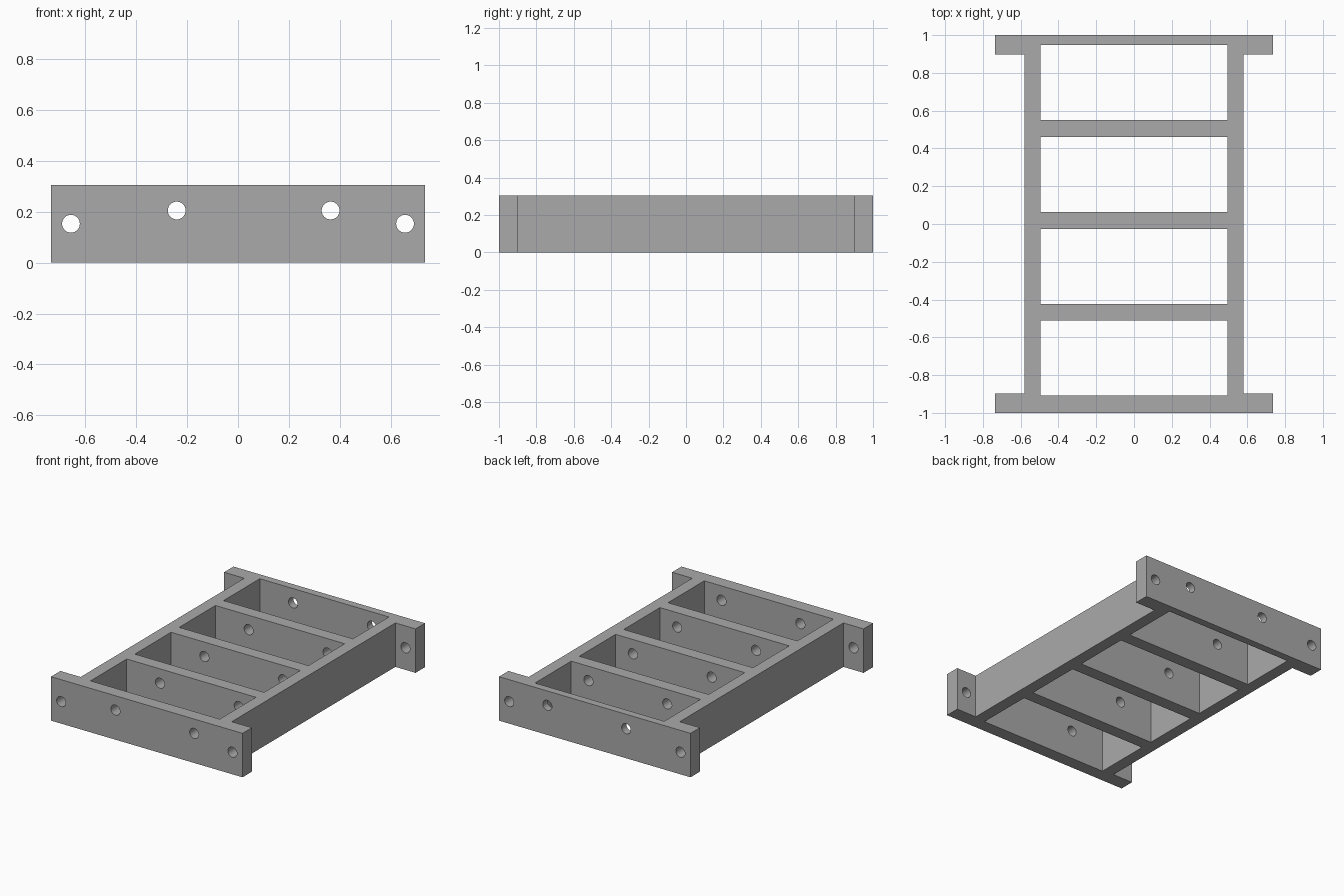
import bpy
import bmesh
import math
from mathutils import Matrix

HEIGHT = 0.305
HOLE_R = 0.035

cube = bpy.data.objects.get("Cube")
if cube:
    bpy.data.objects.remove(cube, do_unlink=True)

grey = bpy.data.materials.new("plain grey")
grey.use_nodes = True
colour = (0.4, 0.4, 0.4, 1)
grey.diffuse_color = colour
grey.node_tree.nodes["Principled BSDF"].inputs["Base Color"].default_value = colour


def make_object(name, bm):
    bmesh.ops.recalc_face_normals(bm, faces=bm.faces)
    mesh = bpy.data.meshes.new(name)
    bm.to_mesh(mesh)
    bm.free()
    mesh.materials.append(grey)
    obj = bpy.data.objects.new(name, mesh)
    bpy.context.collection.objects.link(obj)
    return obj


def extrude_outline(name, points, depth):
    bm = bmesh.new()
    face = bm.faces.new([bm.verts.new((x, y, 0)) for x, y in points])
    top = bmesh.ops.extrude_face_region(bm, geom=[face])["geom"]
    verts = [v for v in top if isinstance(v, bmesh.types.BMVert)]
    bmesh.ops.translate(bm, verts=verts, vec=(0, 0, depth))
    return make_object(name, bm)


def cut(body, name, bm):
    cutter = make_object(name, bm)
    cutter.hide_render = True
    mod = body.modifiers.new(name, "BOOLEAN")
    mod.operation = "DIFFERENCE"
    mod.solver = "EXACT"
    mod.object = cutter
    bpy.context.view_layer.objects.active = body
    bpy.ops.object.modifier_apply(modifier=mod.name)
    bpy.data.objects.remove(cutter, do_unlink=True)


# Body: two side rails joined to wide end flanges
quarter = [(0.735, 1), (0.735, 0.897), (0.58, 0.897)]
right_half = quarter + [(x, -y) for x, y in reversed(quarter)]
outline = right_half + [(-x, y) for x, y in reversed(right_half)]
frame = extrude_outline("ladder_frame", outline, HEIGHT)

# Four open pockets, leaving three cross ribs
bm = bmesh.new()
for i in range(4):
    place = Matrix.Translation((0, 0.7485 - 0.4862 * i, HEIGHT / 2))
    bmesh.ops.create_cube(bm, size=1, matrix=place @ Matrix.Diagonal((0.992, 0.397, 1, 1)))
cut(frame, "pocket_cutter", bm)

# Rod holes through every rib, and bolt holes through the flange ears
bm = bmesh.new()
for x, z in [(-0.241, 0.205), (0.364, 0.205), (-0.657, 0.153), (0.657, 0.153)]:
    place = Matrix.Translation((x, 0, z)) @ Matrix.Rotation(math.pi / 2, 4, "X")
    bmesh.ops.create_cone(bm, cap_ends=True, segments=40, radius1=HOLE_R,
                          radius2=HOLE_R, depth=3, matrix=place)
cut(frame, "hole_cutter", bm)

# Smooth hole walls, crisp edges
bpy.ops.object.select_all(action="DESELECT")
frame.select_set(True)
bpy.context.view_layer.objects.active = frame
bpy.ops.object.shade_smooth_by_angle(angle=math.radians(30))
